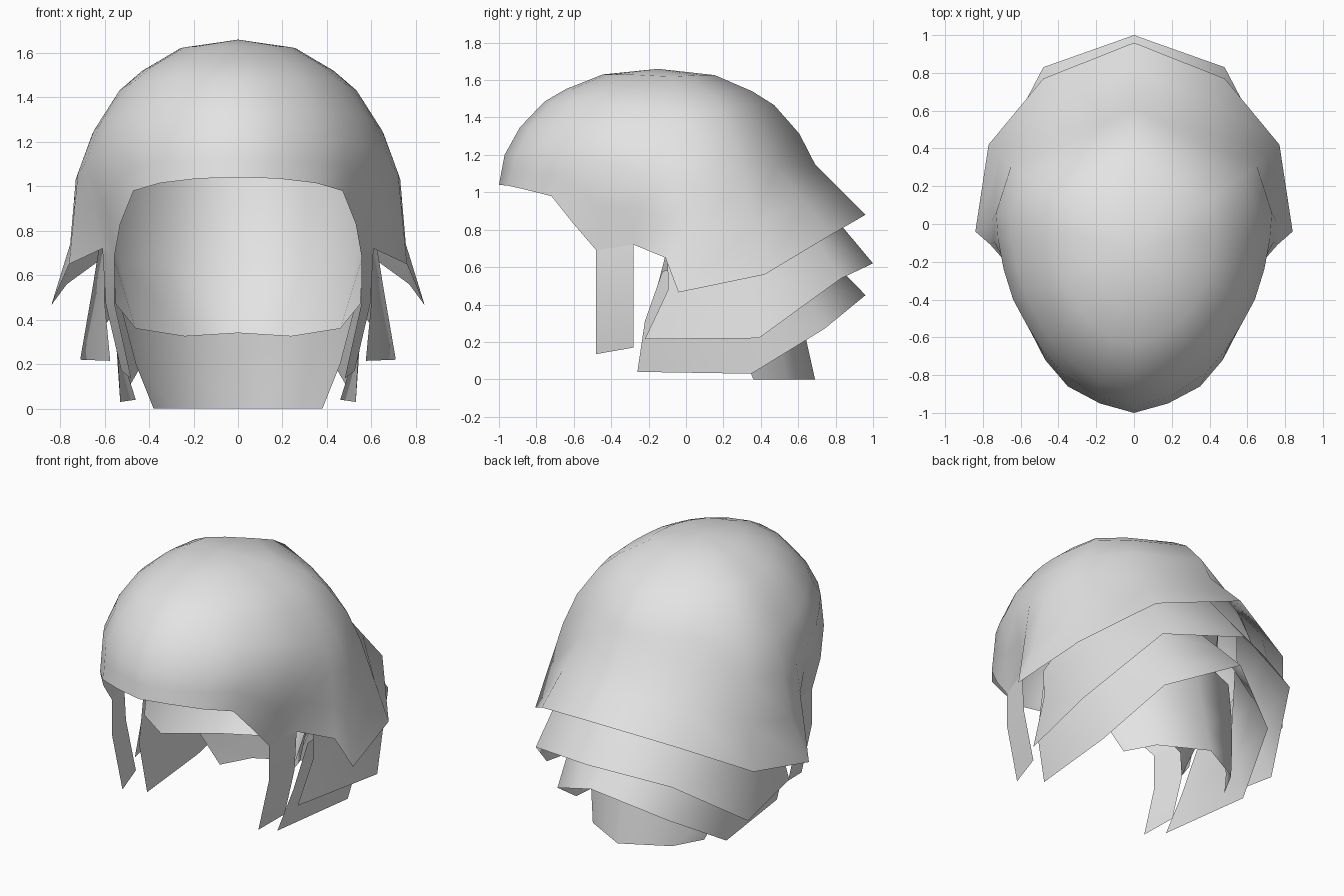
import bpy, bmesh
from mathutils import Vector

steel = bpy.data.materials.new("plain grey steel")
steel.diffuse_color = (0.77, 0.77, 0.77, 1)


def shell(name, rows):
    """Skin rows of points (right half, front to back) and mirror across x."""
    bm = bmesh.new()
    grid = [[bm.verts.new(p) for p in row] for row in rows]
    for a, b in zip(grid, grid[1:]):
        for i in range(len(a) - 1):
            bm.faces.new((a[i], a[i + 1], b[i + 1], b[i]))
    bmesh.ops.remove_doubles(bm, verts=bm.verts, dist=0.0005)
    bmesh.ops.recalc_face_normals(bm, faces=bm.faces)
    # turn the skin so that its normals point away from the centre
    c = Vector((0, -0.1, 0.6))
    if sum((f.calc_center_median() - c).dot(f.normal) for f in bm.faces) < 0:
        bmesh.ops.reverse_faces(bm, faces=bm.faces)
    me = bpy.data.meshes.new(name)
    bm.to_mesh(me)
    bm.free()
    me.materials.append(steel)
    me.shade_smooth()
    ob = bpy.data.objects.new(name, me)
    bpy.context.collection.objects.link(ob)
    mod = ob.modifiers.new("mirror", "MIRROR")
    mod.use_clip = True
    return ob


# Bowl with flared brim: lower rim, brow ring, then rings closing on the crown
rim = [(0, -1, 1.04), (.18, -.95, 1.035), (.35, -.86, 1.015), (.47, -.72, .98),
       (.53, -.6, .83), (.555, -.48, .69), (.61, -.28, .72), (.76, -.11, .65),
       (.84, -.04, .465), (.77, .42, .56), (.48, .77, .77), (0, .96, .88)]
brow = [(0, -.97, 1.2), (.2, -.91, 1.2), (.38, -.79, 1.2), (.49, -.66, 1.2),
        (.57, -.53, 1.18), (.64, -.4, 1.15), (.69, -.24, 1.1), (.72, -.08, 1.06),
        (.73, .06, 1.03), (.65, .31, 1.09), (.40, .48, 1.14), (0, .69, 1.15)]
flare = [tuple(Vector(a).lerp(Vector(b), .5)) for a, b in zip(rim, brow)]
flare[8] = (.755, .01, .74)
crown = Vector((0, -.15, 1.66))
rows = [rim, flare, brow]
for radius, rise in ((.9, .32), (.74, .62), (.6, .765), (.36, .935), (0, 1)):
    rows.append([(x * radius, crown.y + (y - crown.y) * radius, z + (crown.z - z) * rise)
                 for x, y, z in brow])
shell("helmet_bowl", rows)

# Cheek straps hanging from the rim
shell("cheek_strap", [
    [(.555, -.48, .69), (.61, -.28, .72)],
    [(.555, -.48, .47), (.595, -.28, .47)],
    [(.48, -.48, .135), (.525, -.28, .17)]])

# Overlapping flared neck plates
shell("upper_neck_plate", [
    [(.60, -.10, .66), (.61, .20, .82), (.38, .47, 1.02), (0, .64, 1.05)],
    [(.60, -.095, .48), (.655, .29, .54), (.44, .66, .80), (0, .82, .835)],
    [(.575, -.22, .215), (.71, .39, .22), (.48, .83, .54), (0, 1.0, .62)]])
shell("lower_neck_plate", [
    [(.58, -.125, .58), (.57, .20, .60), (.36, .48, .78), (0, .60, .82)],
    [(.545, -.22, .31), (.55, .28, .32), (.38, .62, .51), (0, .78, .635)],
    [(.46, -.26, .04), (.53, .35, .03), (.39, .74, .27), (0, .96, .45)]])

# Guard at the nape
shell("nape_guard", [
    [(.54, .10, .66), (.37, .41, .70), (0, .55, .72)],
    [(.52, .17, .43), (.36, .45, .45), (0, .585, .46)],
    [(.46, .28, .20), (.32, .50, .20), (0, .645, .20)],
    [(.38, .36, 0), (.28, .54, 0), (0, .69, 0)]])

# Inner lining seen through the face opening
shell("inner_lining", [
    [(.60, -.10, 1.08), (.53, .12, 1.12), (.32, .38, 1.14), (0, .57, 1.15)],
    [(.565, -.10, .70), (.53, .03, .67), (.32, .34, .66), (0, .47, .66)],
    [(.55, -.16, .47), (.46, -.12, .36), (.24, .13, .325), (0, .22, .34)]])
